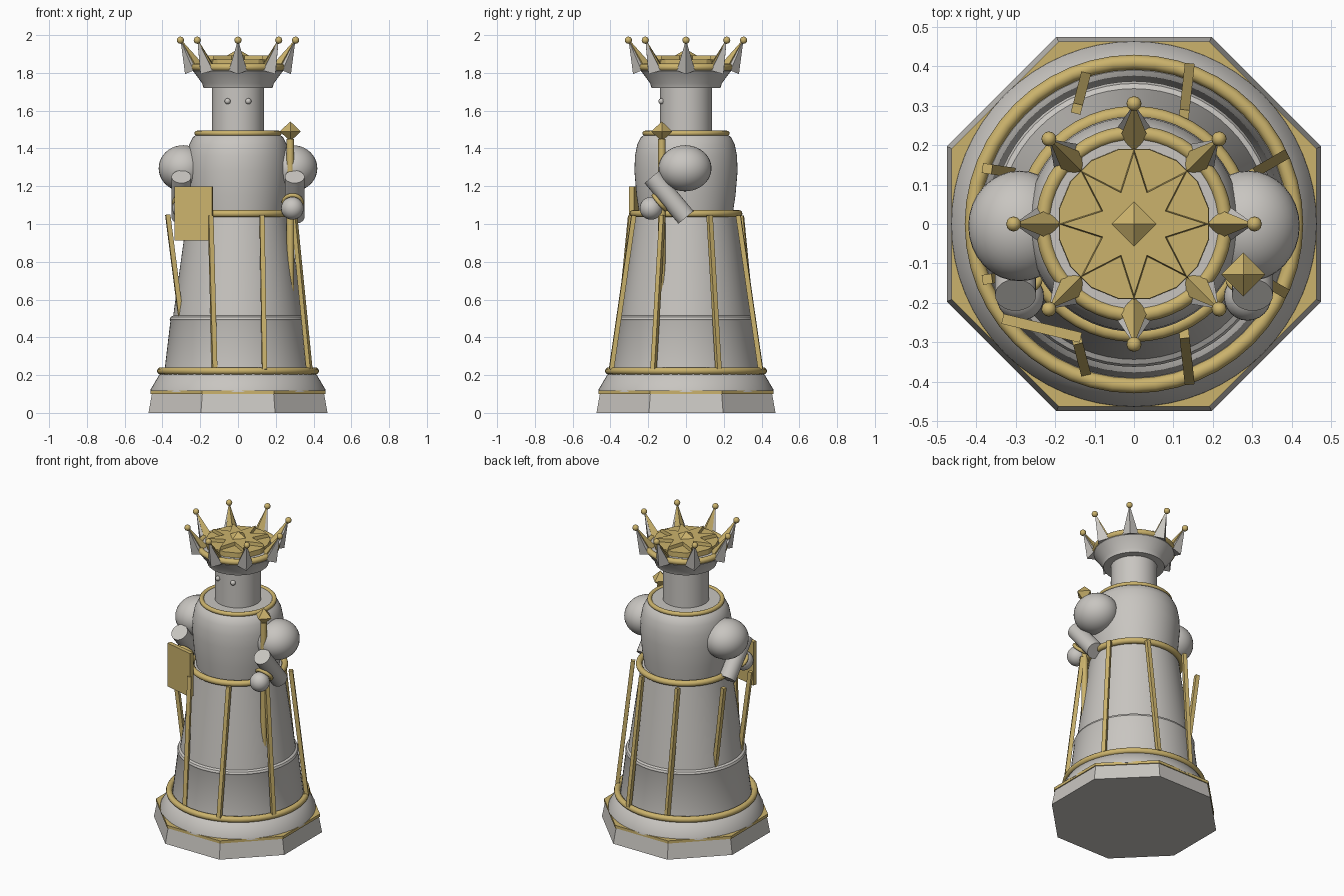
import bpy, bmesh, math
from mathutils import Vector, Matrix

if "Cube" in bpy.data.objects:
    bpy.data.objects.remove(bpy.data.objects["Cube"])


def material(name, rgb):
    m = bpy.data.materials.new(name)
    m.diffuse_color = (*rgb, 1)
    m.use_nodes = True
    m.node_tree.nodes["Principled BSDF"].inputs["Base Color"].default_value = m.diffuse_color
    return m


GREY = material("warm_grey", (0.58, 0.56, 0.53))
GOLD = material("gold", (0.60, 0.45, 0.15))


def finish(name, bm, mat, smooth=False):
    bmesh.ops.recalc_face_normals(bm, faces=bm.faces)
    me = bpy.data.meshes.new(name)
    bm.to_mesh(me)
    bm.free()
    ob = bpy.data.objects.new(name, me)
    bpy.context.collection.objects.link(ob)
    me.materials.append(mat)
    if smooth:
        bpy.ops.object.select_all(action='DESELECT')
        ob.select_set(True)
        bpy.context.view_layer.objects.active = ob
        bpy.ops.object.shade_smooth_by_angle(angle=math.radians(35))
    return ob


def lathe(name, profile, mat, sides=64, turn=0.0, smooth=True):
    """Capped solid of revolution from (radius, height) pairs."""
    bm = bmesh.new()
    rings = [[bm.verts.new((r * math.cos(turn + math.tau * i / sides),
                            r * math.sin(turn + math.tau * i / sides), z))
              for i in range(sides)] for r, z in profile]
    for a, b in zip(rings, rings[1:]):
        for i in range(sides):
            j = (i + 1) % sides
            bm.faces.new((a[i], a[j], b[j], b[i]))
    bm.faces.new(rings[0])
    bm.faces.new(rings[-1])
    return finish(name, bm, mat, smooth)


def torus(name, major, minor, mat, matrix):
    bpy.ops.mesh.primitive_torus_add(major_segments=48, minor_segments=12,
                                     major_radius=major, minor_radius=minor)
    ob = bpy.context.object
    ob.name = name
    ob.matrix_world = matrix
    ob.data.materials.append(mat)
    bpy.ops.object.shade_smooth_by_angle(angle=math.radians(40))


def ball(name, centre, radii, mat, u=24, v=16):
    bm = bmesh.new()
    bmesh.ops.create_uvsphere(bm, u_segments=u, v_segments=v, radius=1)
    bmesh.ops.scale(bm, vec=radii, verts=bm.verts)
    bmesh.ops.translate(bm, vec=centre, verts=bm.verts)
    finish(name, bm, mat, True)


def along(p, q, roll=0.0):
    """Frame at the midpoint of p-q with z running from p to q."""
    p, q = Vector(p), Vector(q)
    rot = (q - p).to_track_quat('Z', 'Y').to_matrix().to_4x4()
    return Matrix.Translation((p + q) / 2) @ rot @ Matrix.Rotation(roll, 4, 'Z')


def rod(name, p, q, r1, r2, mat, sides=24, roll=0.0, smooth=True):
    bm = bmesh.new()
    bmesh.ops.create_cone(bm, cap_ends=True, segments=sides, radius1=r1, radius2=r2,
                          depth=(Vector(q) - Vector(p)).length, matrix=along(p, q, roll))
    finish(name, bm, mat, smooth)


def box(name, centre, size, mat, turn=0.0):
    bm = bmesh.new()
    bmesh.ops.create_cube(bm, size=1)
    bmesh.ops.scale(bm, vec=size, verts=bm.verts)
    bmesh.ops.transform(bm, verts=bm.verts, matrix=Matrix.Translation(centre)
                        @ Matrix.Rotation(turn, 4, 'Z'))
    finish(name, bm, mat)


at = lambda z: Matrix.Translation((0, 0, z))
OCT = 1 / math.cos(math.pi / 8)      # flat distance to corner distance
EIGHTH = math.pi / 8

# Octagonal base, gold plate and round plinth
lathe("base", [(0.474 * OCT, 0), (0.456 * OCT, 0.10)], GREY, 8, EIGHTH, False)
lathe("base_plate", [(0.462 * OCT, 0.10), (0.462 * OCT, 0.118)], GOLD, 8, EIGHTH, False)
lathe("plinth", [(0.464, 0.11), (0.462, 0.125), (0.415, 0.205), (0.39, 0.22)], GREY)

# Skirt with a shallow seam, and the torso
lathe("skirt", [(0.392, 0.20), (0.358, 0.485), (0.362, 0.495), (0.356, 0.508),
                (0.343, 0.515), (0.268, 1.05), (0.24, 1.06)], GREY)
lathe("torso", [(0.245, 1.04), (0.262, 1.15), (0.273, 1.28), (0.270, 1.36),
                (0.258, 1.42), (0.238, 1.46), (0.205, 1.485), (0.13, 1.485)], GREY)

# Gold trim rings
torus("hem_ring", 0.410, 0.019, GOLD, at(0.222))
torus("waist_ring", 0.280, 0.019, GOLD, at(1.055))
torus("collar_ring", 0.217, 0.014, GOLD, at(1.48))
torus("crown_ring", 0.230, 0.019, GOLD, at(1.83))

# Head, eyes and flared crown
lathe("head", [(0.138, 1.46), (0.138, 1.74)], GREY, 48)
lathe("crown", [(0.13, 1.72), (0.182, 1.72), (0.19, 1.745), (0.238, 1.81),
                (0.235, 1.84), (0.19, 1.84)], GREY, 48)
lathe("crown_lid", [(0.195, 1.82), (0.193, 1.872)], GOLD, 16, math.pi / 16, False)
for s in (-1, 1):
    ball("eye", (s * 0.055, -0.13, 1.65), (0.016,) * 3, GREY, 12, 8)

# Eight-pointed star and its centre stud
bm = bmesh.new()
rings = []
for z, k in ((1.86, 1.0), (1.893, 0.93)):
    rings.append([bm.verts.new(((0.195, 0.092)[i % 2] * k * math.cos(i * EIGHTH),
                                (0.195, 0.092)[i % 2] * k * math.sin(i * EIGHTH), z))
                  for i in range(16)])
for i in range(16):
    j = (i + 1) % 16
    bm.faces.new((rings[0][i], rings[0][j], rings[1][j], rings[1][i]))
bm.faces.new(rings[1])
finish("crown_star", bm, GOLD)
rod("star_stud", (0, 0, 1.89), (0, 0, 1.925), 0.062, 0, GOLD, 4, 0, False)

# Leaning crown spikes with a gold inner spike and a ball tip
for i in range(8):
    a = i * math.pi / 4
    c, s = math.cos(a), math.sin(a)
    pt = lambda r, z: (r * c, r * s, z)
    rod("crown_spike", pt(0.236, 1.812), pt(0.300, 1.965), 0.048, 0.003, GREY, 4, 0, False)
    rod("spike_lining", pt(0.218, 1.83), pt(0.298, 1.968), 0.036, 0.003, GOLD, 4, 0, False)
    ball("spike_ball", pt(0.305, 1.973), (0.019,) * 3, GOLD, 12, 8)

# Shoulders, forearms, hands and bracelets
for s in (-1, 1):
    x = s * 0.30
    ball("shoulder", (s * 0.29, -0.005, 1.295), (0.13, 0.14, 0.122), GREY, 32, 20)
    rod("forearm", (x, 0.0, 1.035), (x, -0.18, 1.25), 0.052, 0.052, GREY)
    ball("hand", (s * 0.288, -0.185, 1.083), (0.06,) * 3, GREY)
    torus("bracelet", 0.048, 0.011, GOLD,
          along((s * 0.288, -0.17, 1.09), (s * 0.292, -0.11, 1.14)))

# Sceptre
rod("sceptre_rod", (0.277, -0.128, 0.62), (0.277, -0.128, 1.45), 0.02, 0.02, GOLD, 12)
for z in (1.437, 1.543):
    rod("sceptre_head", (0.277, -0.128, 1.49), (0.277, -0.128, z), 0.056, 0, GOLD, 4, 0, False)

# Held tablet
box("tablet", (-0.234, -0.264, 1.055), (0.204, 0.026, 0.285), GOLD, math.radians(-13.5))

# Skirt ribs: the right ones follow the slope, the left ones cross into the cloth
RIBS = [((0.127, 0.277, 1.045), (0.140, 0.395, 0.23)),
        ((0.297, 0.125, 1.045), (0.378, 0.172, 0.23)),
        ((-0.145, 0.292, 1.045), (-0.124, 0.372, 0.23)),
        ((-0.372, 0.140, 1.05), (-0.270, 0.125, 0.25))]
for top, bottom in RIBS:
    for s in (-1, 1):
        p, q = [Vector((v[0], v[1] * s, v[2])) for v in (bottom, top)]
        bm = bmesh.new()
        bmesh.ops.create_cube(bm, size=1)
        bmesh.ops.scale(bm, vec=(0.025, 0.025, (q - p).length), verts=bm.verts)
        bmesh.ops.transform(bm, verts=bm.verts, matrix=along(p, q))
        finish("skirt_rib", bm, GOLD)
